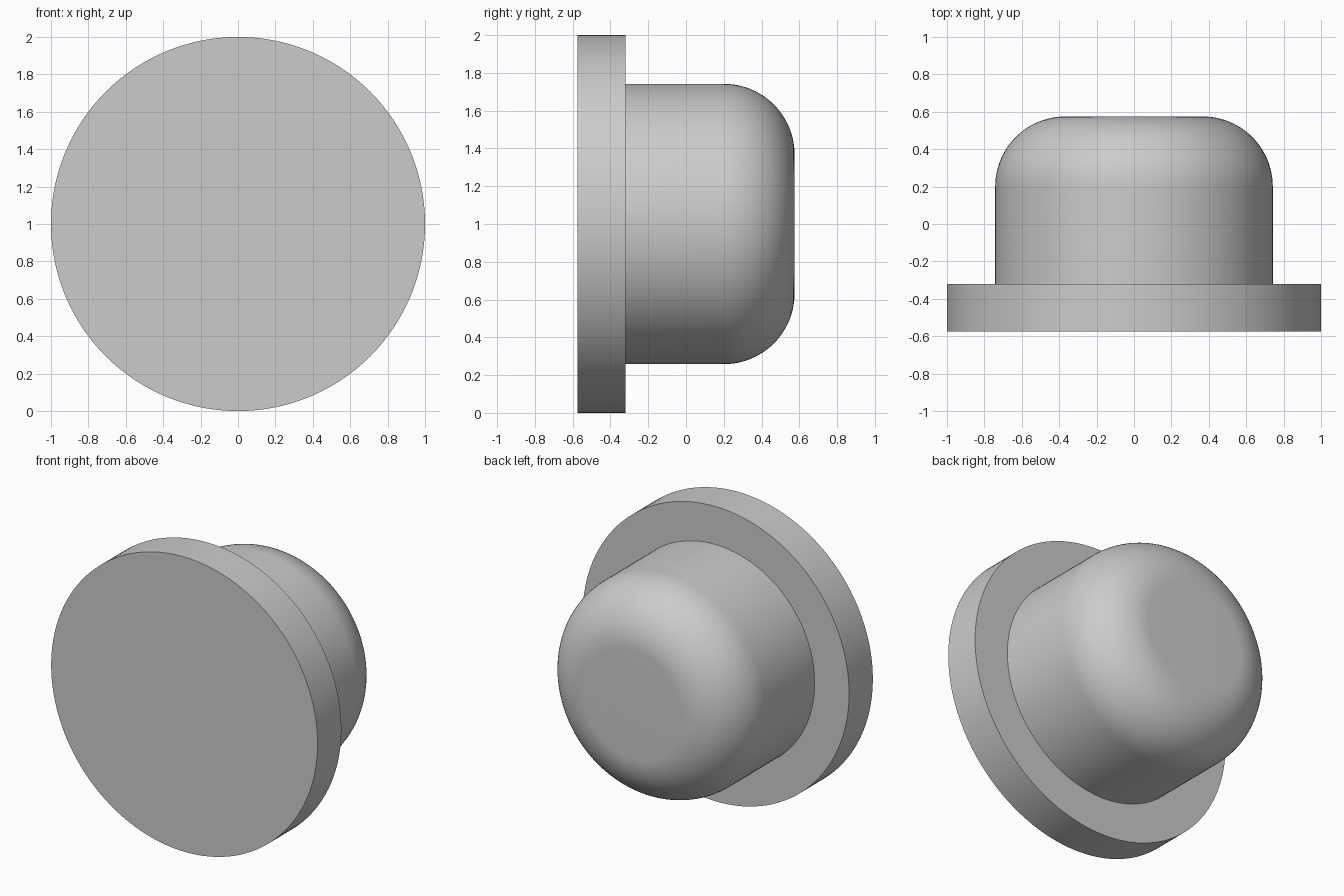
import bpy, math

cube = bpy.data.objects.get("Cube")
if cube:
    bpy.data.objects.remove(cube, do_unlink=True)

SEGMENTS = 128
BACK, FRONT, STEP = 0.575, -0.575, -0.32
FLANGE_R, BODY_R, FILLET = 1.0, 0.742, 0.375

grey = bpy.data.materials.new("plain grey")
grey.use_nodes = True
colour = (0.6, 0.6, 0.6, 1)
grey.diffuse_color = colour
grey.node_tree.nodes["Principled BSDF"].inputs["Base Color"].default_value = colour


def lathe(name, profile, cap_front=True):
    """Revolve (radius, y) points about the y axis through z = 1, front to back."""
    verts, faces = [], []
    for r, y in profile:
        for i in range(SEGMENTS):
            a = math.tau * i / SEGMENTS
            verts.append((r * math.cos(a), y, 1 + r * math.sin(a)))
    for k in range(len(profile) - 1):
        for i in range(SEGMENTS):
            j = (i + 1) % SEGMENTS
            a, b = k * SEGMENTS, (k + 1) * SEGMENTS
            faces.append((a + i, b + i, b + j, a + j))
    if cap_front:
        faces.append(tuple(range(SEGMENTS)))
    last = (len(profile) - 1) * SEGMENTS
    faces.append(tuple(reversed(range(last, last + SEGMENTS))))
    mesh = bpy.data.meshes.new(name)
    mesh.from_pydata(verts, [], faces)
    mesh.materials.append(grey)
    obj = bpy.data.objects.new(name, mesh)
    bpy.context.collection.objects.link(obj)
    bpy.ops.object.select_all(action='DESELECT')
    obj.select_set(True)
    bpy.context.view_layer.objects.active = obj
    bpy.ops.object.shade_smooth_by_angle(angle=math.radians(30))
    return obj


# Wide front flange
lathe("flange", [(FLANGE_R, FRONT), (FLANGE_R, STEP)])

# Round body with a large fillet at its back end, open where it meets the flange
steps = 24
fillet = [(BODY_R - FILLET + FILLET * math.cos(t), BACK - FILLET + FILLET * math.sin(t))
          for t in (math.pi / 2 * n / steps for n in range(steps + 1))]
lathe("rounded_body", [(BODY_R, STEP)] + fillet, cap_front=False)
